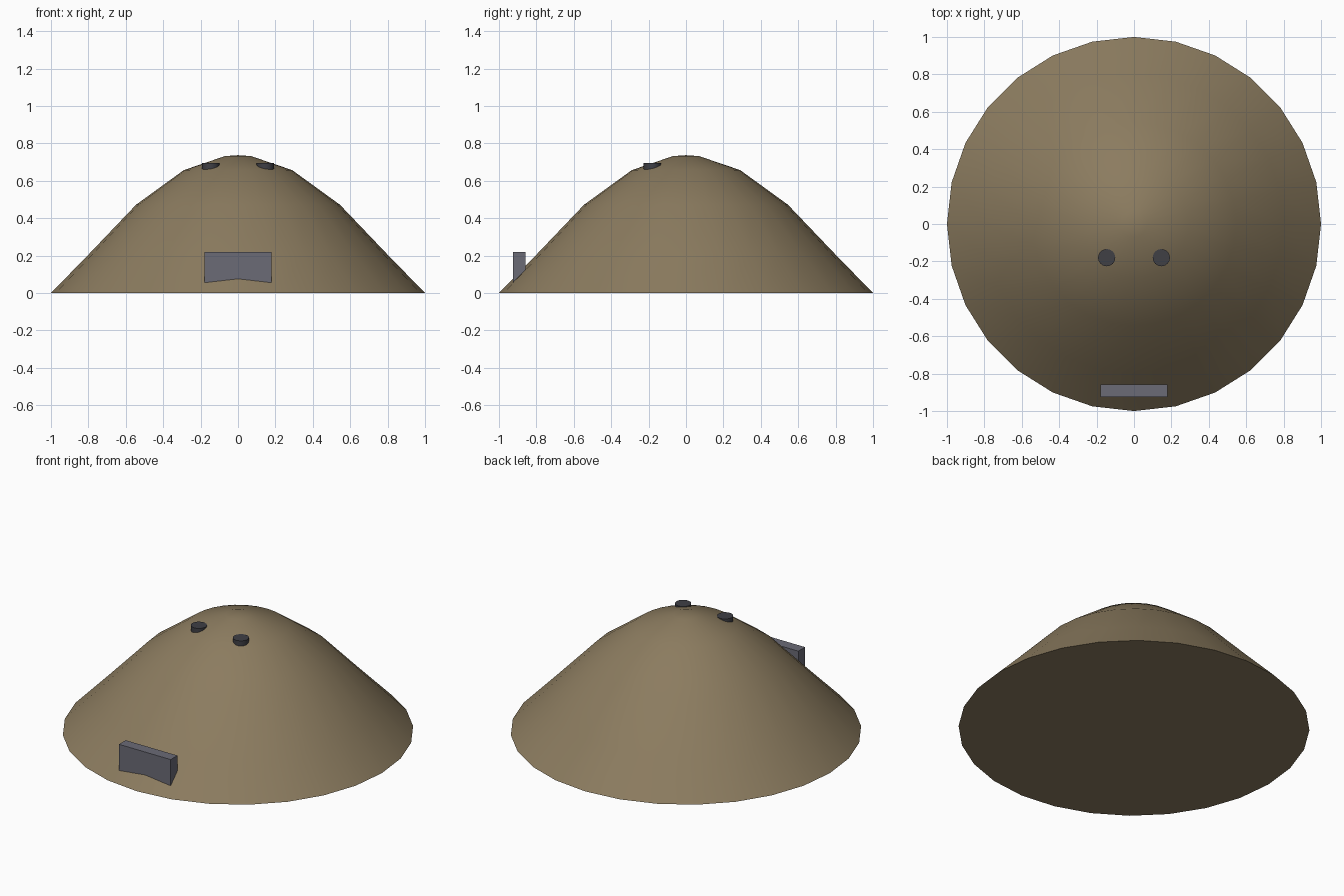
import bpy
import bmesh
from math import cos, sin, tau, radians

cube = bpy.data.objects.get("Cube")
if cube:
    bpy.data.objects.remove(cube, do_unlink=True)


def make_material(name, rgb):
    mat = bpy.data.materials.new(name)
    mat.use_nodes = True
    mat.diffuse_color = (*rgb, 1)
    mat.node_tree.nodes["Principled BSDF"].inputs["Base Color"].default_value = (*rgb, 1)
    return mat


earth = make_material("earth_brown", (0.26, 0.20, 0.115))
grey = make_material("slate_grey", (0.145, 0.145, 0.18))
dark = make_material("dark_grey", (0.05, 0.05, 0.06))


def finish(obj, name, mat, smooth=True):
    obj.name = name
    obj.data.materials.append(mat)
    if smooth:
        bpy.ops.object.select_all(action='DESELECT')
        obj.select_set(True)
        bpy.context.view_layer.objects.active = obj
        bpy.ops.object.shade_smooth_by_angle(angle=radians(35))


# Mound: profile rings (radius, height) turned around z
SIDES = 28
profile = [(1, 0), (0.80, 0.205), (0.545, 0.472), (0.29, 0.657), (0.07, 0.732)]
bm = bmesh.new()
rings = [[bm.verts.new((r * cos(tau * i / SIDES), r * sin(tau * i / SIDES), z))
          for i in range(SIDES)] for r, z in profile]
for low, high in zip(rings, rings[1:]):
    for i in range(SIDES):
        j = (i + 1) % SIDES
        bm.faces.new((low[i], low[j], high[j], high[i]))
tip = bm.verts.new((0, 0, 0.737))
for i in range(SIDES):
    bm.faces.new((rings[-1][i], rings[-1][(i + 1) % SIDES], tip))
bm.faces.new(rings[0][::-1])
mesh = bpy.data.meshes.new("mound")
bm.to_mesh(mesh)
bm.free()
mound = bpy.data.objects.new("mound", mesh)
bpy.context.collection.objects.link(mound)
finish(mound, "mound", earth)

# Front box, sunk into the slope
bpy.ops.mesh.primitive_cube_add(size=1, location=(0, -0.8925, 0.1115))
box = bpy.context.object
box.scale = (0.36, 0.067, 0.217)
finish(box, "front_box", grey, smooth=False)

# Two round studs near the top
for side, x in (("left", 0.146), ("right", -0.146)):
    bpy.ops.mesh.primitive_cylinder_add(vertices=24, radius=0.046, depth=0.04,
                                        location=(x, -0.18, 0.674))
    finish(bpy.context.object, side + "_stud", dark)
